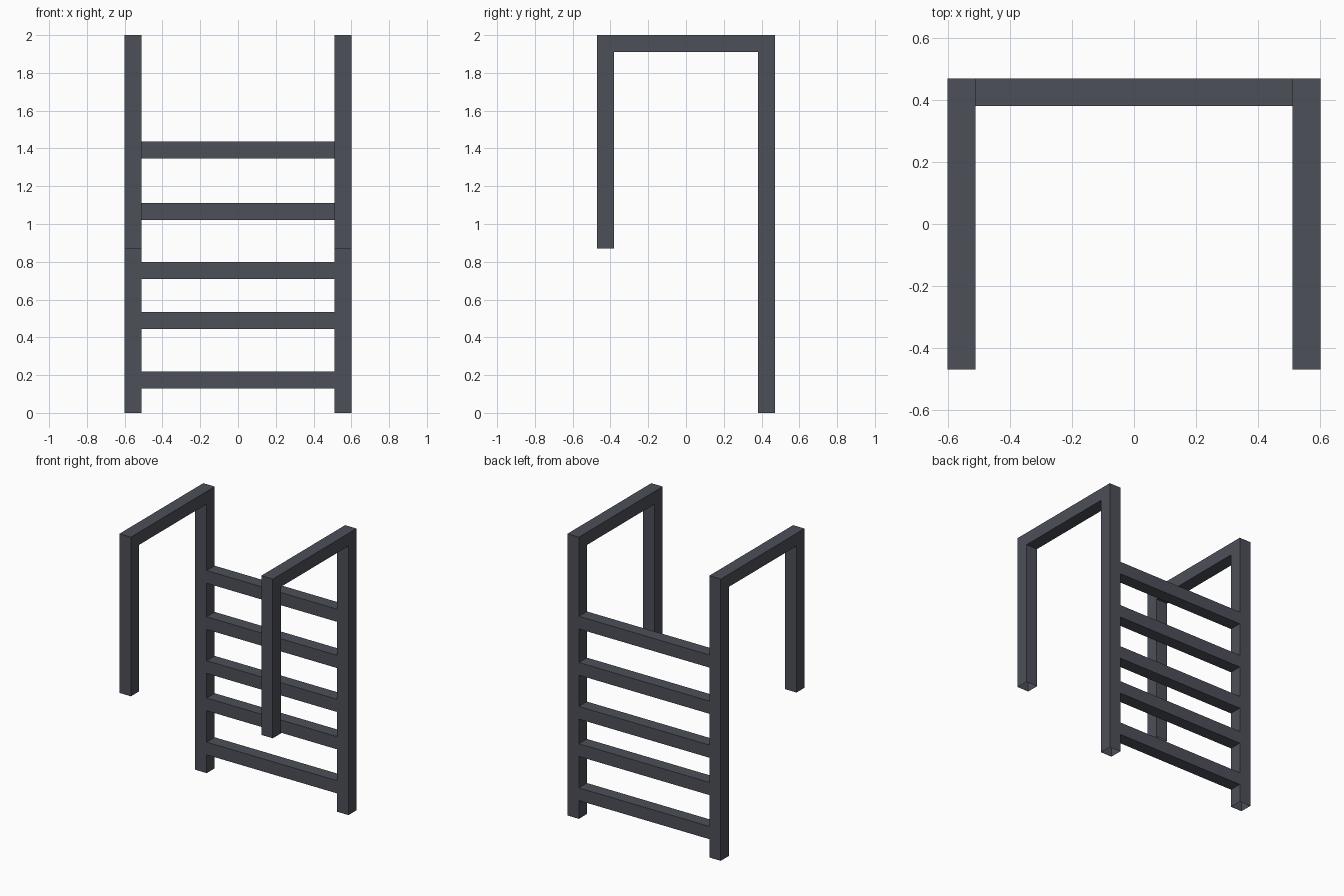
import bpy, bmesh

if "Cube" in bpy.data.objects:
    bpy.data.objects.remove(bpy.data.objects["Cube"])

T = 0.09                      # square tube thickness
X_IN, X_OUT = 0.512, 0.602    # inner and outer sides of the rails
Y = 0.47                      # half depth

paint = bpy.data.materials.new("dark slate grey")
paint.diffuse_color = (0.075, 0.080, 0.100, 1)
paint.use_nodes = True
paint.node_tree.nodes["Principled BSDF"].inputs["Base Color"].default_value = paint.diffuse_color


def extrude_x(name, outline, x0, x1, keep):
    """Extrude a y-z outline along x, then keep only faces passing the rule."""
    bm = bmesh.new()
    face = bm.faces.new([bm.verts.new((x0, y, z)) for y, z in outline])
    ext = bmesh.ops.extrude_face_region(bm, geom=[face], use_keep_orig=True)
    moved = [v for v in ext["geom"] if isinstance(v, bmesh.types.BMVert)]
    bmesh.ops.translate(bm, verts=moved, vec=(x1 - x0, 0, 0))
    bmesh.ops.recalc_face_normals(bm, faces=bm.faces[:])
    bm.normal_update()
    bmesh.ops.delete(bm, geom=[f for f in bm.faces if not keep(f)], context="FACES_ONLY")
    mesh = bpy.data.meshes.new(name)
    bm.to_mesh(mesh)
    bm.free()
    mesh.materials.append(paint)
    obj = bpy.data.objects.new(name, mesh)
    bpy.context.collection.objects.link(obj)
    return obj


# Hooked side rails: tall back post, top bar, short front drop; open lower ends
hook = [(Y, 0), (Y, 2), (-Y, 2), (-Y, 0.87), (-Y + T, 0.87),
        (-Y + T, 2 - T), (Y - T, 2 - T), (Y - T, 0)]
for side, x0, x1 in (("left", -X_OUT, -X_IN), ("right", X_IN, X_OUT)):
    extrude_x(f"{side}_hook_rail", hook, x0, x1,
              lambda f: not (f.normal.z < -0.9 and f.calc_center_median().z < 1))

# Rungs between the back posts; ends sit against the posts and need no caps
for i, z in enumerate((0.13, 0.443, 0.708, 1.02, 1.348)):
    box = [(Y - T, z), (Y, z), (Y, z + T), (Y - T, z + T)]
    extrude_x(f"rung_{i + 1}", box, -X_IN, X_IN, lambda f: abs(f.normal.x) < 0.9)
